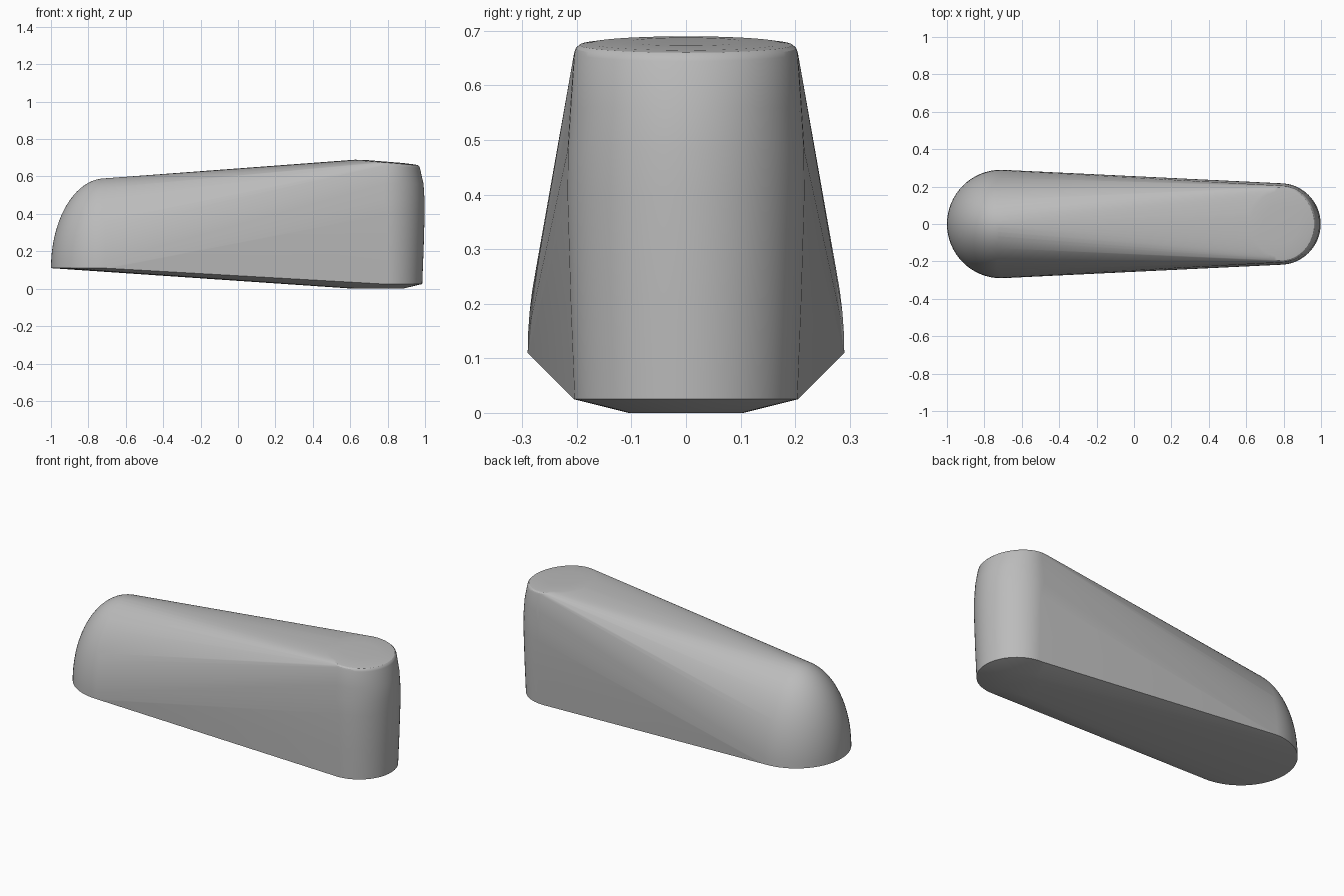
import bpy, bmesh, math

old = bpy.data.objects.get("Cube")
if old:
    bpy.data.objects.remove(old)

grey = bpy.data.materials.new("mid grey")
grey.use_nodes = True
colour = (0.5, 0.5, 0.5, 1)
grey.diffuse_color = colour
grey.node_tree.nodes["Principled BSDF"].inputs["Base Color"].default_value = colour

bm = bmesh.new()


def ring(cx, z, rx, ry, tilt=0.0, count=64):
    """Ring of points around the z axis, optionally sloping along x."""
    for i in range(count):
        a = 2 * math.pi * i / count
        dx = rx * math.cos(a)
        bm.verts.new((cx + dx, ry * math.sin(a), z + tilt * dx))


# Wide domed end
base_z, dome_x, dome_r, dome_h = 0.11, -0.71, 0.29, 0.48
steps = 20
for i in range(steps):
    t = math.pi / 2 * i / steps
    r = dome_r * math.cos(t)
    ring(dome_x, base_z + dome_h * math.sin(t), r, r)
bm.verts.new((dome_x, 0, base_z + dome_h))

# Narrow upright end: shallow foot, slightly bulging wall
ring(0.75, 0.0, 0.13, 0.105)
for z, r in ((0.025, 0.205), (0.2, 0.212), (0.4, 0.218), (0.48, 0.217), (0.56, 0.212)):
    ring(0.78, z, r, r)

# Sloping, gently crowned top
for z, s in ((0.659, 1.0), (0.668, 0.985), (0.674, 0.95), (0.677, 0.85), (0.68, 0.5)):
    ring(0.785, z, 0.188 * s, 0.205 * s, -0.08)

# Stretch one skin over both ends
hull = bmesh.ops.convex_hull(bm, input=bm.verts[:])
loose = {v for v in hull["geom_interior"] + hull["geom_unused"]
         if isinstance(v, bmesh.types.BMVert) and not v.link_faces}
bmesh.ops.delete(bm, geom=list(loose), context="VERTS")
bmesh.ops.dissolve_limit(bm, angle_limit=math.radians(0.3), verts=bm.verts[:], edges=bm.edges[:])
bmesh.ops.recalc_face_normals(bm, faces=bm.faces[:])

mesh = bpy.data.meshes.new("tapered_body")
bm.to_mesh(mesh)
bm.free()
mesh.materials.append(grey)
body = bpy.data.objects.new("tapered_body", mesh)
bpy.context.collection.objects.link(body)
bpy.context.view_layer.objects.active = body
body.select_set(True)
bpy.ops.object.shade_smooth_by_angle(angle=math.radians(30))
